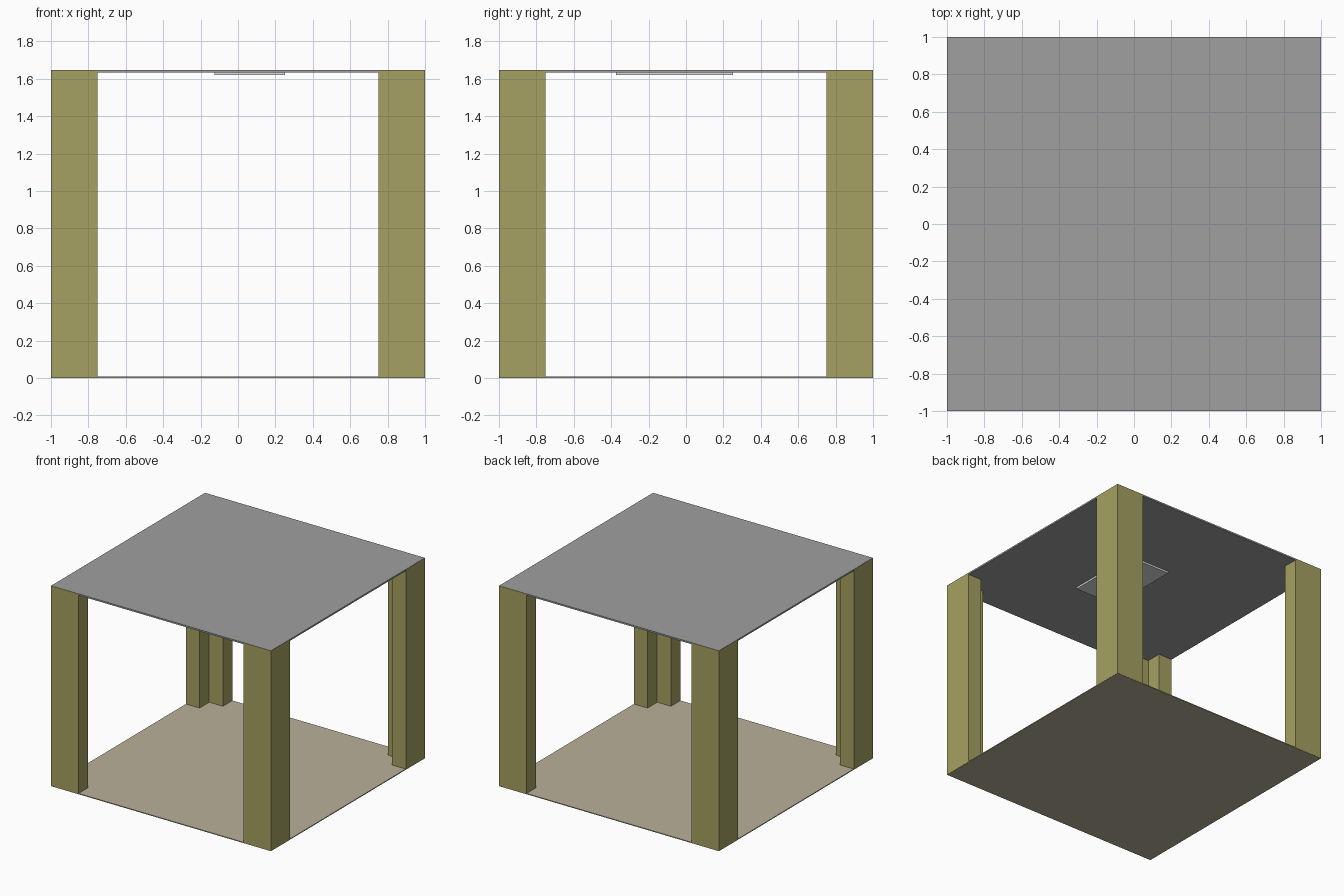
import bpy, bmesh

if "Cube" in bpy.data.objects:
    bpy.data.objects.remove(bpy.data.objects["Cube"])

def material(name, rgb):
    m = bpy.data.materials.new(name)
    m.diffuse_color = (*rgb, 1.0)
    m.use_nodes = True
    m.node_tree.nodes["Principled BSDF"].inputs["Base Color"].default_value = m.diffuse_color
    return m

olive = material("olive_post", (0.376, 0.356, 0.122))
grey = material("grey_ceiling", (0.352, 0.352, 0.352))
beige = material("beige_floor", (0.485, 0.440, 0.319))
pale = material("pale_lamp", (0.73, 0.73, 0.73))

def prism(name, outline, z0, z1, mat):
    """Extrude a flat outline from z0 up to z1."""
    bm = bmesh.new()
    face = bm.faces.new([bm.verts.new((x, y, z0)) for x, y in outline])
    geom = bmesh.ops.extrude_face_region(bm, geom=[face])["geom"]
    verts = [g for g in geom if isinstance(g, bmesh.types.BMVert)]
    bmesh.ops.translate(bm, verts=verts, vec=(0, 0, z1 - z0))
    bmesh.ops.recalc_face_normals(bm, faces=bm.faces[:])
    me = bpy.data.meshes.new(name)
    bm.to_mesh(me)
    bm.free()
    me.materials.append(mat)
    ob = bpy.data.objects.new(name, me)
    bpy.context.collection.objects.link(ob)
    return ob

def rect(x0, x1, y0, y1):
    return [(x0, y0), (x1, y0), (x1, y1), (x0, y1)]

E = 0.999   # slabs sit a hair inside the post faces
TOP = 1.647

# Floor and ceiling slabs
prism("floor", rect(-E, E, -E, E), 0.0, 0.007, beige)
prism("ceiling", rect(-E, E, -E, E), 1.634, TOP, grey)

# Off-centre flat lamp panel under the ceiling
prism("ceiling_lamp", rect(-0.125, 0.25, -0.375, 0.25), 1.619, 1.635, pale)

# L-shaped corner posts, mirrored to all four corners
ell = [(1, 1), (0.75, 1), (0.75, 0.875), (0.875, 0.875), (0.875, 0.75), (1, 0.75)]
for sy, depth in ((-1, "front"), (1, "back")):
    for sx, side in ((-1, "left"), (1, "right")):
        prism(f"{depth}_{side}_post", [(sx * x, sy * y) for x, y in ell],
              0.001, TOP - 0.001, olive)
